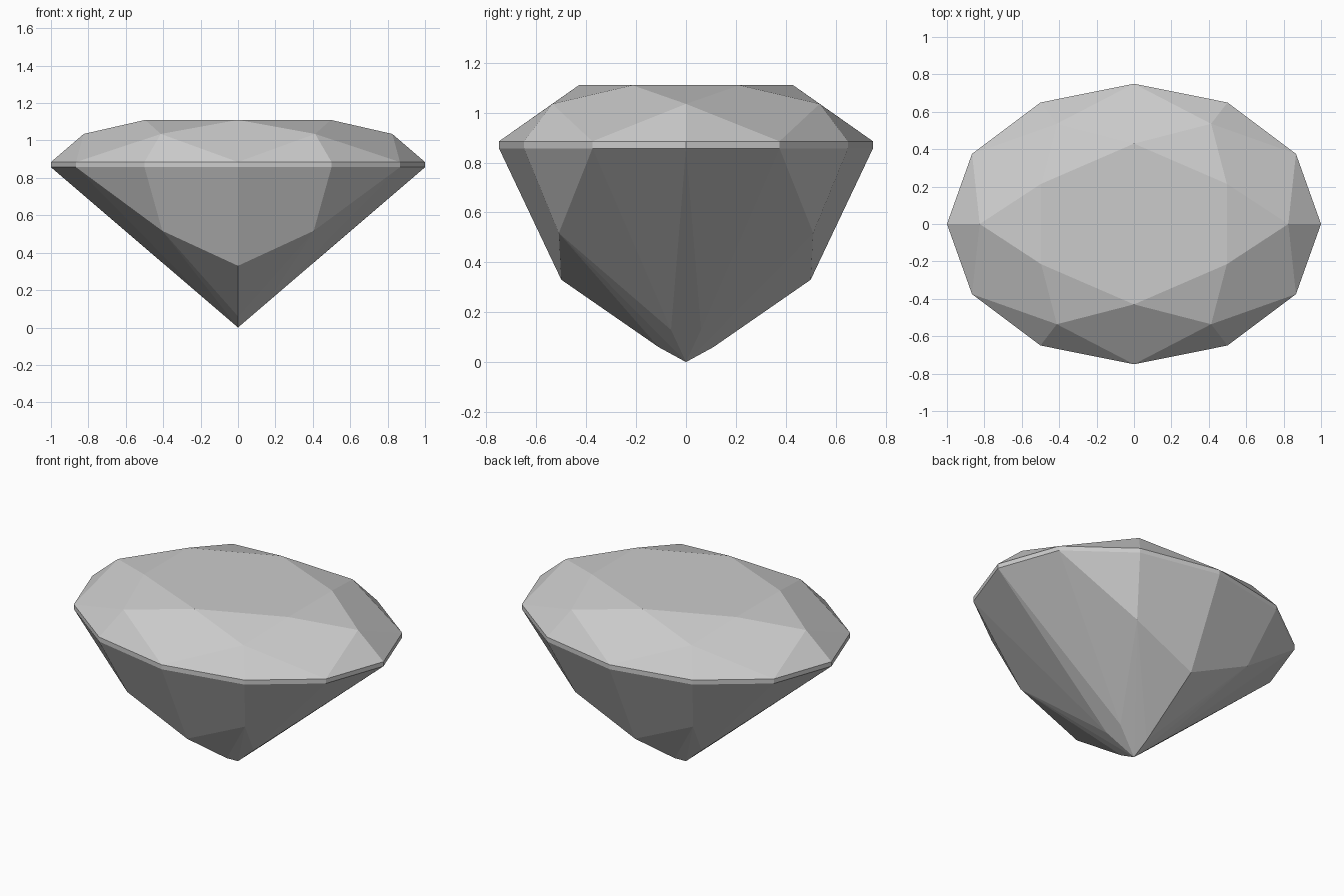
import bpy, bmesh
from math import cos, sin, radians

old = bpy.data.objects.get("Cube")
if old:
    bpy.data.objects.remove(old, do_unlink=True)

DEPTH = 0.75  # oval outline: y radius relative to x radius


def ring(radius, z, start, step):
    """Corner points of one oval ring of the stone."""
    return [(radius * cos(radians(a)), DEPTH * radius * sin(radians(a)), z)
            for a in range(start, start + 360, step)]


def mirrored(x, y, z):
    """The same corner in all four quarters."""
    return {(sx * x, sy * y, z) for sx in (1, -1) for sy in (1, -1)}


# Crown: flat table, middle corners, girdle band
points = ring(0.573, 1.11, 30, 60)
points += ring(0.825, 1.035, 0, 60)
points += ring(1.0, 0.885, 0, 30)
points += ring(1.0, 0.857, 0, 30)

# Pavilion: shoulder corners, keel corners, small corners around the tip
for corner in ((0.405, 0.51, 0.517), (0, 0.5, 0.33), (0, 0.11, 0.06),
               (0.15, 0.06, 0.129), (0, 0, 0)):
    points += sorted(mirrored(*corner))

# Facets are the convex skin of the corners
bm = bmesh.new()
for p in points:
    bm.verts.new(p)
bmesh.ops.remove_doubles(bm, verts=bm.verts, dist=0.001)
bmesh.ops.convex_hull(bm, input=bm.verts)
bmesh.ops.dissolve_limit(bm, angle_limit=radians(1), verts=bm.verts, edges=bm.edges)
bmesh.ops.recalc_face_normals(bm, faces=bm.faces)
mesh = bpy.data.meshes.new("gemstone")
bm.to_mesh(mesh)
bm.free()

# Colour
grey = bpy.data.materials.new("pale_grey")
grey.use_nodes = True
colour = (0.6, 0.6, 0.6, 1)
grey.diffuse_color = colour
grey.node_tree.nodes["Principled BSDF"].inputs["Base Color"].default_value = colour
mesh.materials.append(grey)

gem = bpy.data.objects.new("gemstone", mesh)
bpy.context.collection.objects.link(gem)
